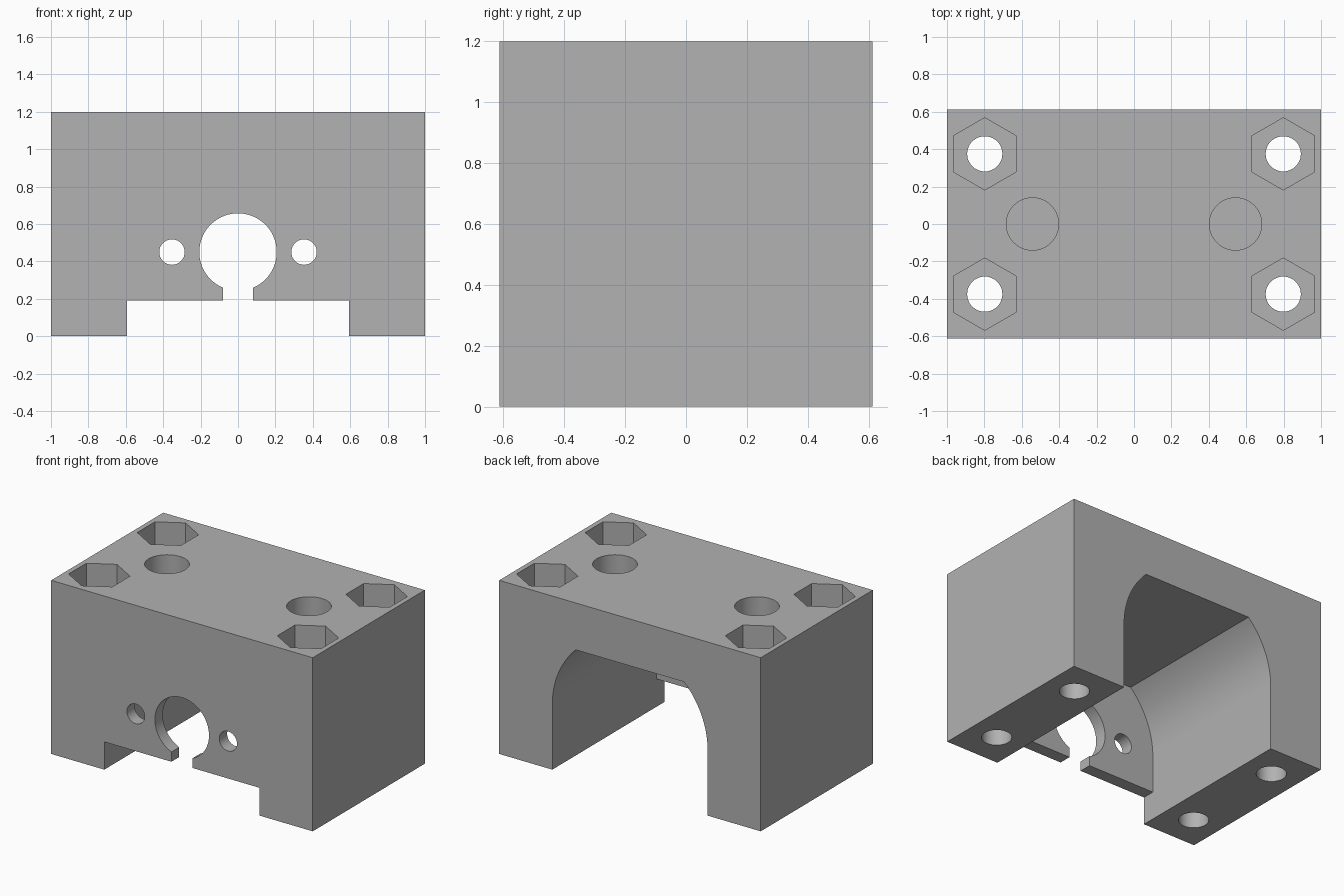
import bpy, bmesh
from math import sin, cos, pi, asin, acos

WIDTH, DEPTH, HEIGHT = 2.0, 1.224, 1.2
AXIS_Z = 0.45        # height of the bore axis
BAY_R = 0.594        # radius of the rounded bay
BAY_TOP = 0.876      # flat roof of the bay
WALL_IN = -0.526     # inner face of the thin front wall

old = bpy.data.objects.get("Cube")
if old:
    bpy.data.objects.remove(old, do_unlink=True)

grey = bpy.data.materials.new("plain grey")
grey.use_nodes = True
colour = (0.445, 0.445, 0.445, 1)
grey.diffuse_color = colour
grey.node_tree.nodes["Principled BSDF"].inputs["Base Color"].default_value = colour


def prism(name, profile, axis, start, end):
    """Extrude a closed 2D profile along y (x, z points) or z (x, y points)."""
    bm = bmesh.new()
    place = (lambda a, b: (a, start, b)) if axis == "y" else (lambda a, b: (a, b, start))
    face = bm.faces.new([bm.verts.new(place(*p)) for p in profile])
    grown = bmesh.ops.extrude_face_region(bm, geom=[face])["geom"]
    move = (0, end - start, 0) if axis == "y" else (0, 0, end - start)
    bmesh.ops.translate(bm, vec=move, verts=[v for v in grown if isinstance(v, bmesh.types.BMVert)])
    bmesh.ops.recalc_face_normals(bm, faces=bm.faces)
    mesh = bpy.data.meshes.new(name)
    bm.to_mesh(mesh)
    bm.free()
    mesh.materials.append(grey)
    obj = bpy.data.objects.new(name, mesh)
    bpy.context.collection.objects.link(obj)
    return obj


def arc(cx, cy, r, a0, a1, n):
    return [(cx + r * cos(a0 + (a1 - a0) * i / n), cy + r * sin(a0 + (a1 - a0) * i / n))
            for i in range(n + 1)]


def ring(cx, cy, r, n=64):
    return arc(cx, cy, r, pi / 2, pi / 2 + 2 * pi, n)[:-1]


def rect(x, low, high):
    return [(-x, low), (x, low), (x, high), (-x, high)]


def cut(target, cutter):
    cutter.hide_render = True
    mod = target.modifiers.new("cut", "BOOLEAN")
    mod.operation, mod.solver, mod.object = "DIFFERENCE", "EXACT", cutter
    bpy.context.view_layer.objects.active = target
    bpy.ops.object.modifier_apply(modifier=mod.name)
    bpy.data.objects.remove(cutter, do_unlink=True)


# Solid block
body = prism("mount_body", rect(WIDTH / 2, 0, HEIGHT), "y", -DEPTH / 2, DEPTH / 2)

# Rounded bay with a flat roof, open at the back and underneath
roof = asin((BAY_TOP - AXIS_Z) / BAY_R)
bay = [(-BAY_R, -0.2), (BAY_R, -0.2)]
bay += arc(0, AXIS_Z, BAY_R, 0, roof, 20) + arc(0, AXIS_Z, BAY_R, pi - roof, pi, 20)
cut(body, prism("bay_cutter", bay, "y", WALL_IN, 1))

# Clearance under the front wall
cut(body, prism("step_cutter", rect(BAY_R, -0.2, 0.192), "y", -1, WALL_IN + 0.1))

# Central keyhole: round bore with a slot running down
BORE_R, SLOT = 0.207, 0.081
half = acos(SLOT / BORE_R)
keyhole = arc(0, AXIS_Z, BORE_R, -half, pi + half, 64) + [(-SLOT, 0.1), (SLOT, 0.1)]
cut(body, prism("bore_cutter", keyhole, "y", -1, WALL_IN + 0.1))

for side in (-1, 1):
    # Screw holes beside the bore
    cut(body, prism("screw_cutter", ring(side * 0.353, AXIS_Z, 0.068, 40), "y", -1, WALL_IN + 0.1))
    # Round blind pockets in the top
    cut(body, prism("pocket_cutter", ring(side * 0.543, 0, 0.14), "z", HEIGHT - 0.22, HEIGHT + 0.2))
    for end in (-1, 1):
        # Bolt holes through the legs with hexagonal nut pockets
        x, y = side * 0.798, end * 0.375
        cut(body, prism("bolt_cutter", ring(x, y, 0.094, 48), "z", -0.2, HEIGHT + 0.2))
        cut(body, prism("nut_cutter", ring(x, y, 0.193, 6), "z", HEIGHT - 0.27, HEIGHT + 0.2))

# Clean flat seams and smooth the curved walls
bm = bmesh.new()
bm.from_mesh(body.data)
bmesh.ops.remove_doubles(bm, verts=bm.verts, dist=0.0001)
bmesh.ops.dissolve_limit(bm, angle_limit=0.005, verts=bm.verts, edges=bm.edges)
bm.to_mesh(body.data)
bm.free()
bpy.ops.object.select_all(action="DESELECT")
body.select_set(True)
bpy.context.view_layer.objects.active = body
bpy.ops.object.shade_smooth_by_angle(angle=pi / 6)
